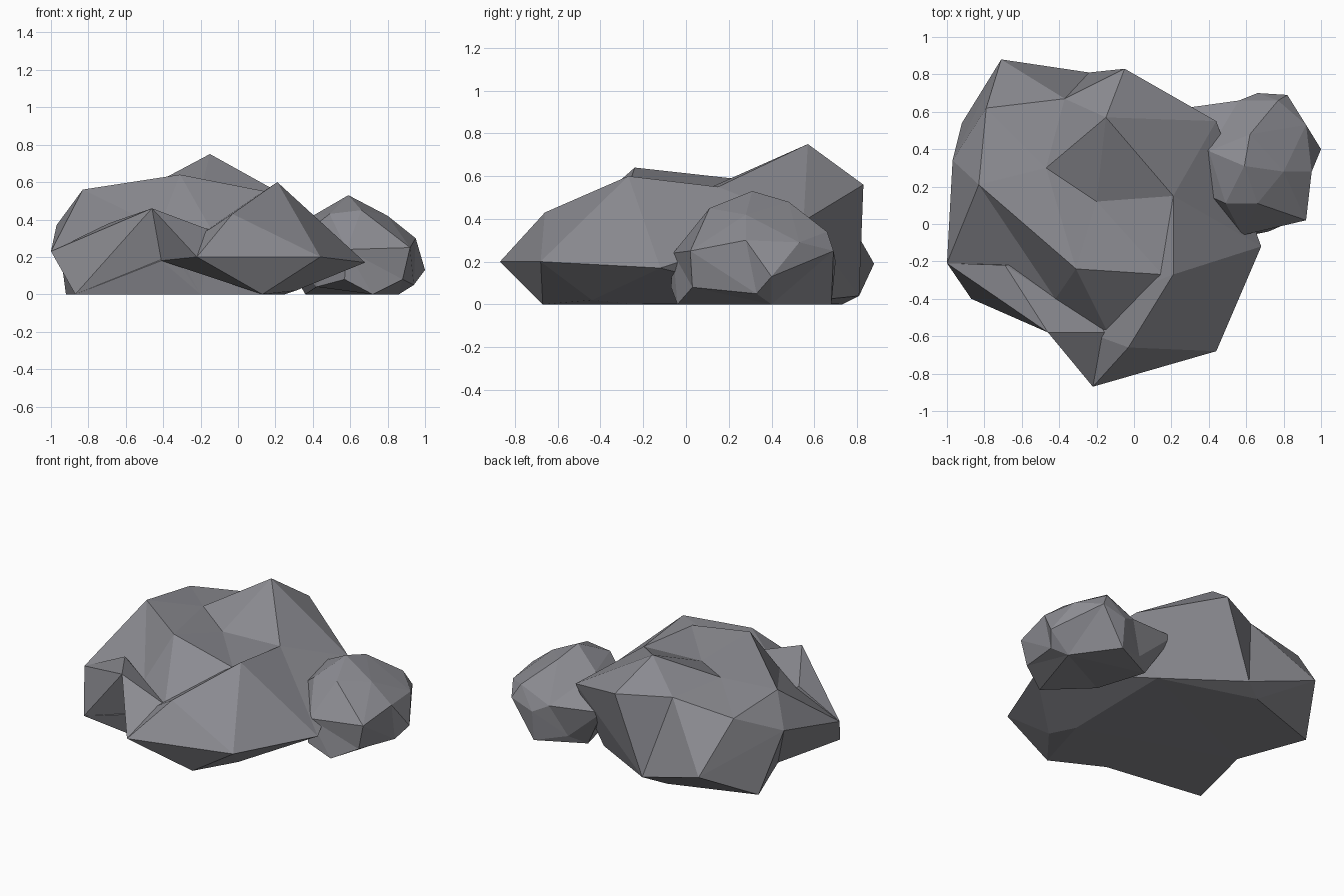
import bpy
import bmesh
from mathutils import Vector

default_cube = bpy.data.objects.get("Cube")
if default_cube:
    bpy.data.objects.remove(default_cube, do_unlink=True)

# Single stone colour
stone = bpy.data.materials.new("grey_stone")
stone.use_nodes = True
stone_colour = (0.26, 0.26, 0.285, 1)
stone.diffuse_color = stone_colour
shader = next(n for n in stone.node_tree.nodes if n.type == 'BSDF_PRINCIPLED')
shader.inputs["Base Color"].default_value = stone_colour
shader.inputs["Roughness"].default_value = 0.9


def finish(name, bm):
    """Turn a bmesh into a flat shaded stone object."""
    bmesh.ops.recalc_face_normals(bm, faces=bm.faces[:])
    mesh = bpy.data.meshes.new(name)
    bm.to_mesh(mesh)
    bm.free()
    mesh.materials.append(stone)
    rock = bpy.data.objects.new(name, mesh)
    bpy.context.collection.objects.link(rock)
    return rock


def boulder(name, corners, core, stretch):
    """Wrap facets round a core on a unit sphere, then pull each corner to its place."""
    bm = bmesh.new()
    core = Vector(core)
    target = {}
    for corner in corners:
        ray = Vector(corner) - core
        ray.z *= stretch
        vert = bm.verts.new(ray.normalized())
        target[vert] = Vector(corner)
    bmesh.ops.convex_hull(bm, input=bm.verts[:])
    for vert in bm.verts:
        vert.co = target[vert]
    return finish(name, bm)


def shard(name, corners):
    """Plain convex chunk."""
    bm = bmesh.new()
    for corner in corners:
        bm.verts.new(corner)
    bmesh.ops.convex_hull(bm, input=bm.verts[:])
    loose = [v for v in bm.verts if not v.link_faces]
    bmesh.ops.delete(bm, geom=loose, context='VERTS')
    return finish(name, bm)


# Corners shared by the main boulder and the chunks leaning on it
left_tip = (-1, -.21, .23)
left_foot = (-.87, -.4, 0)
crease = (-.69, -.22, .38)
crease_mid = (-.42, -.4, .36)
notch = (-.14, -.58, .34)
front_tip = (-.22, -.87, .2)
front_gap = (-.41, -.52, .18)
front_crest = (-.46, -.58, .46)
front_foot = (-.2, -.5, 0)
right_front = (.44, -.68, .2)
right_tip = (.68, -.12, .17)
front_base = (.13, -.67, 0)
right_base = (.31, -.44, .02)
inner_base = (.25, -.25, 0)
crown_left = (-.47, .3, .58)
crown_mid = (-.2, .12, .55)
crown_right = (.21, .15, .55)
back_right = (.44, .55, .39)
back_ridge = (-.37, .67, .56)
back_low = (-.24, .81, .04)
back_base = (.25, .52, .01)

# Main boulder
boulder("main_boulder", [
    crown_left, crown_mid, crown_right, back_right, back_ridge,
    (-.79, .62, .51), (-.83, .21, .56), (-.31, -.24, .64), (.15, -.27, .55),
    left_tip, crease_mid, notch, front_gap, right_front, right_tip,
    (-.97, .34, .37), (-.71, .88, .19), back_low,
    left_foot, front_foot, front_base, right_base, inner_base, back_base,
    (-.37, .73, 0), (-.92, .54, 0), (-.75, .09, 0),
], (-.1, .05, .22), 1.6)

# Peak at the back
shard("back_peak", [
    (-.15, .57, .75), (-.05, .83, .56), crown_left, crown_mid, crown_right,
    back_right, back_ridge, back_low, back_base,
])

# Chunks on the front
shard("front_right_chunk", [
    (.21, -.27, .6), (-.03, -.66, .43), crown_right, notch, front_tip,
    front_gap, right_front, right_tip, front_base, right_base, inner_base,
])
shard("front_left_chunk",
      [left_tip, left_foot, crease, notch, front_crest, front_foot, (-.3, -.2, .1)])
shard("front_middle_chunk", [front_crest, notch, front_tip, front_gap])

# Small boulder pushed into the left side
small_top = [
    (.59, .31, .53), (.49, .11, .43), (.66, .11, .45), (.8, .28, .42),
    (.62, .48, .48), (.77, .66, .34), (.4, .39, .42),
]
small_sides = [
    (.92, .02, .25), (.95, .28, .3), (.92, .53, .29), (1, .4, .13),
    (.82, .69, .25), (.66, .7, .2), (.56, .66, .25), (.58, -.06, .24),
    (.4, .15, .36), (.2, .61, .28),
]
small_foot = [
    (.72, -.04, 0), (.57, -.07, .08), (.88, .03, .08), (.94, .33, .05),
    (.86, .4, 0), (.66, .68, 0), (.46, .6, .05), (.36, .53, 0), (.42, .15, .04),
]
boulder("small_boulder", small_top + small_sides + small_foot, (.66, .32, .2), 1.2)
